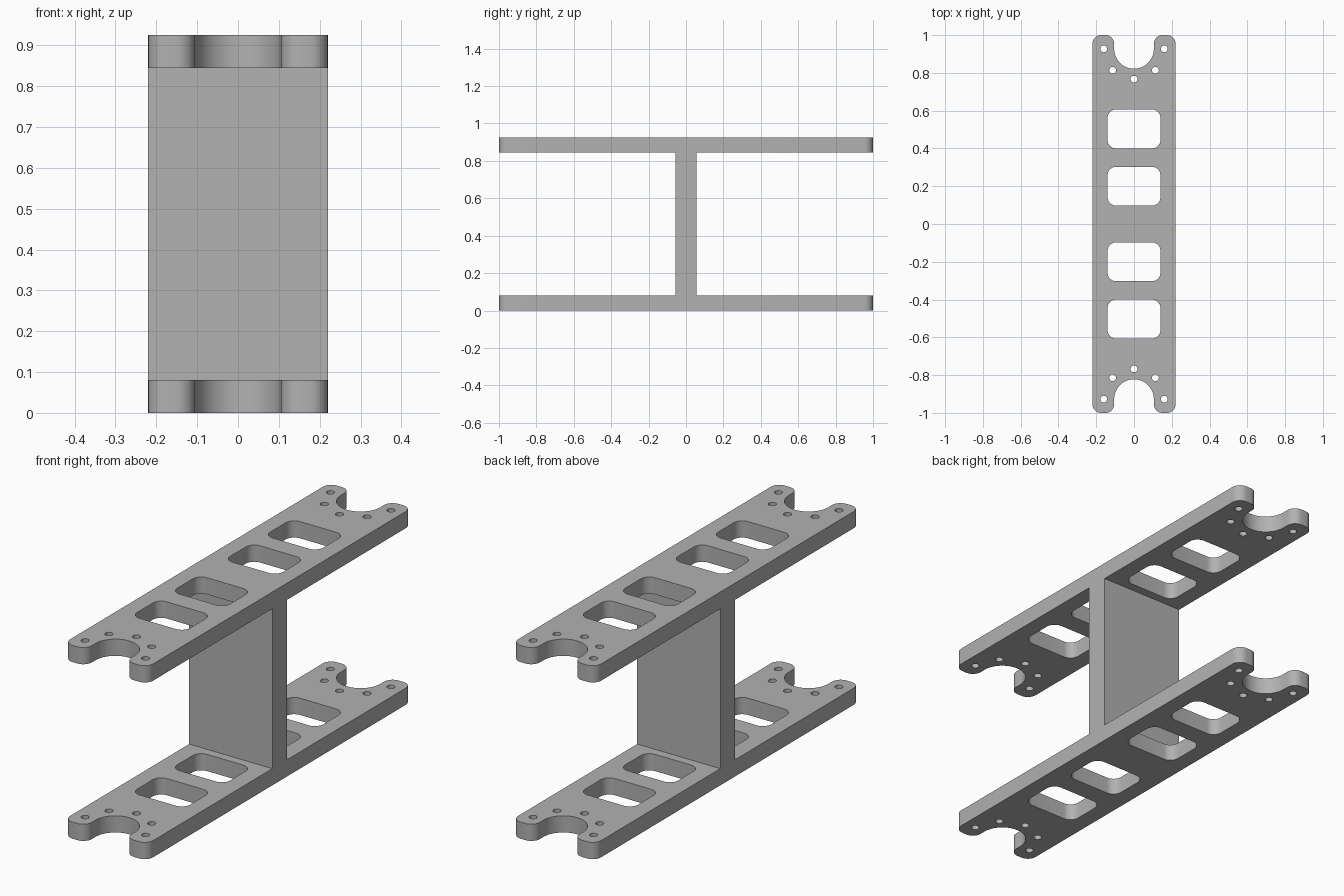
import bpy
from math import cos, sin, radians

if "Cube" in bpy.data.objects:
    bpy.data.objects.remove(bpy.data.objects["Cube"])

WIDTH, HEIGHT, THICK = 0.22, 0.925, 0.08   # half width, full height, plate thickness
NOTCH_Y, NOTCH_R, BOLT_R = 0.927, 0.105, 0.16
CORNER = 0.045

grey = bpy.data.materials.new("grey")
grey.use_nodes = True
grey.diffuse_color = (0.445, 0.445, 0.445, 1)
grey.node_tree.nodes["Principled BSDF"].inputs["Base Color"].default_value = grey.diffuse_color


def arc(cx, cy, r, start, end, steps):
    angles = [radians(start + (end - start) * i / steps) for i in range(steps + 1)]
    return [(cx + r * cos(a), cy + r * sin(a)) for a in angles]


def rounded_window(cy, half_x, half_y, r):
    pts = []
    for i, (sx, sy) in enumerate([(1, 1), (-1, 1), (-1, -1), (1, -1)]):
        pts += arc(sx * (half_x - r), cy + sy * (half_y - r), r, 90 * i, 90 * i + 90, 8)
    return pts


def plate_loops():
    # Outline: one notched end, then the same end turned half round
    tab = arc(WIDTH - CORNER, 1 - CORNER, CORNER, 0, 90, 8)
    tab += arc(NOTCH_R + CORNER, 1 - CORNER, CORNER, 90, 180, 8)
    end = tab + arc(0, NOTCH_Y, NOTCH_R, 0, -180, 32) + [(-x, y) for x, y in reversed(tab)]
    loops = [end + [(-x, -y) for x, y in end]]
    for s in (1, -1):
        # Windows
        for cy in (0.2, 0.503):
            loops.append(rounded_window(s * cy, 0.14, 0.103, CORNER))
        # Bolt holes around the notch
        for a in range(0, 181, 45):
            x, y = BOLT_R * cos(radians(a)), NOTCH_Y - BOLT_R * sin(radians(a))
            loops.append(arc(x, s * y, 0.018, 0, 345, 23))
    return loops


def make_plate(name, z):
    curve = bpy.data.curves.new(name + "_profile", 'CURVE')
    curve.dimensions = '2D'
    curve.fill_mode = 'BOTH'
    curve.extrude = THICK / 2
    for loop in plate_loops():
        spline = curve.splines.new('POLY')
        spline.points.add(len(loop) - 1)
        for p, (x, y) in zip(spline.points, loop):
            p.co = (x, y, 0, 1)
        spline.use_cyclic_u = True
    obj = bpy.data.objects.new(name, curve)
    bpy.context.collection.objects.link(obj)
    obj.location.z = z
    bpy.ops.object.select_all(action='DESELECT')
    obj.select_set(True)
    bpy.context.view_layer.objects.active = obj
    bpy.ops.object.convert(target='MESH')
    obj = bpy.context.object
    obj.name = name
    # Weld the caps to the walls
    bpy.ops.object.mode_set(mode='EDIT')
    bpy.ops.mesh.select_all(action='SELECT')
    bpy.ops.mesh.remove_doubles(threshold=0.0001)
    bpy.ops.mesh.normals_make_consistent(inside=False)
    bpy.ops.object.mode_set(mode='OBJECT')
    bpy.ops.object.shade_smooth_by_angle(angle=radians(30))
    obj.data.materials.clear()
    obj.data.materials.append(grey)


make_plate("lower_plate", THICK / 2)
make_plate("upper_plate", HEIGHT - THICK / 2)

# Upright web between the plates
bpy.ops.mesh.primitive_cube_add(size=1, location=(0, 0, HEIGHT / 2))
web = bpy.context.object
web.name = "centre_web"
web.scale = (2 * WIDTH, 0.11, HEIGHT - 2 * THICK)
bpy.ops.object.transform_apply(location=False, rotation=False, scale=True)
web.data.materials.append(grey)
